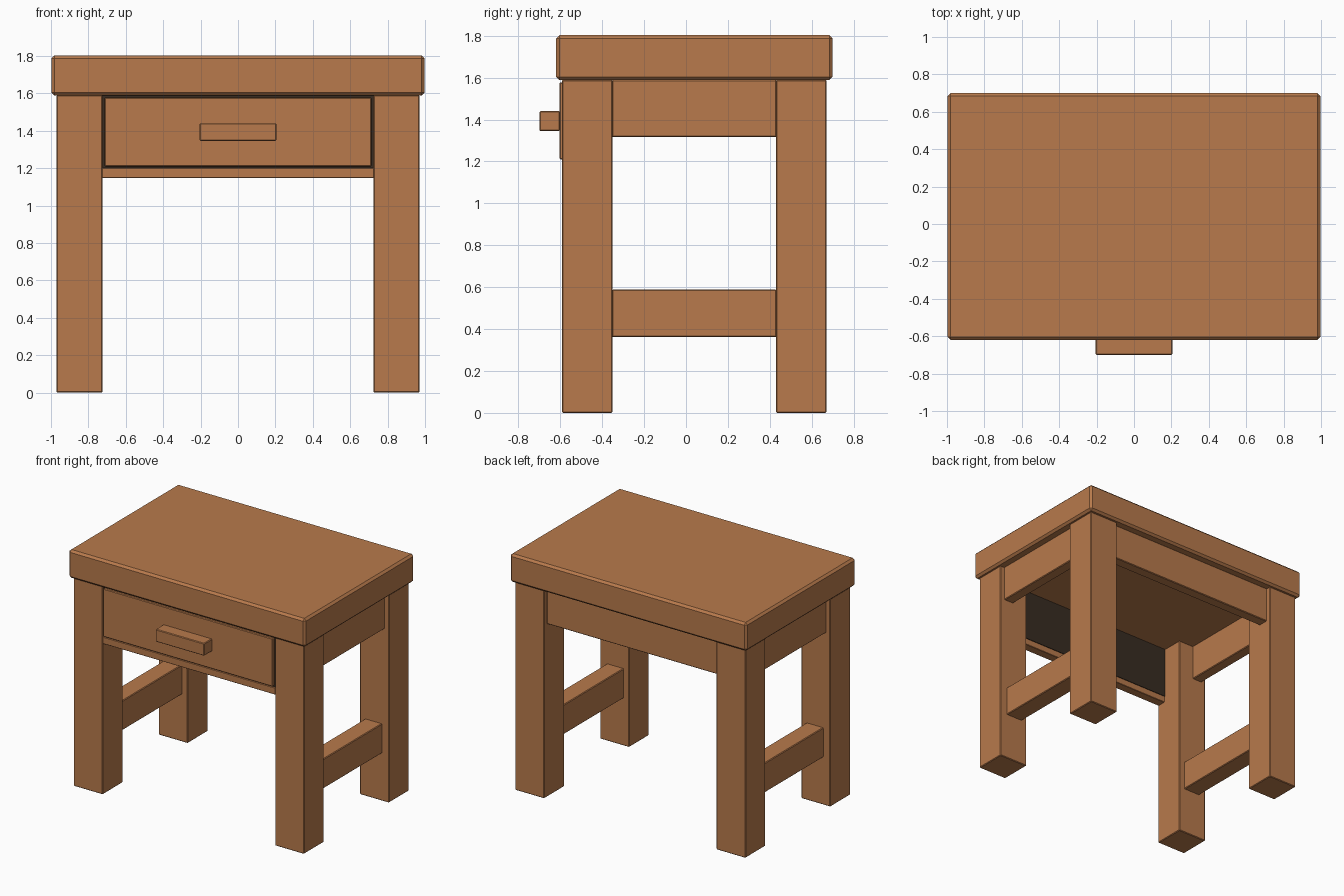
import bpy
import bmesh

if "Cube" in bpy.data.objects:
    bpy.data.objects.remove(bpy.data.objects["Cube"])


def make_mat(name, rgb):
    m = bpy.data.materials.new(name)
    m.diffuse_color = (*rgb, 1.0)
    m.use_nodes = True
    m.node_tree.nodes["Principled BSDF"].inputs["Base Color"].default_value = m.diffuse_color
    return m


WOOD = make_mat("warm wood", (0.48, 0.195, 0.072))
DARK = make_mat("dark recess", (0.040, 0.025, 0.016))


def box(name, x, y, z, mat=WOOD, bevel=0.005):
    """Box from (min, max) ranges with a small chamfer on every edge."""
    bm = bmesh.new()
    bmesh.ops.create_cube(bm, size=1.0)
    for v in bm.verts:
        v.co = [r[0] if c < 0 else r[1] for c, r in zip(v.co, (x, y, z))]
    if bevel:
        bmesh.ops.bevel(bm, geom=bm.edges[:], offset=bevel, segments=1,
                        affect='EDGES')
    me = bpy.data.meshes.new(name)
    bm.to_mesh(me)
    bm.free()
    me.materials.append(mat)
    ob = bpy.data.objects.new(name, me)
    bpy.context.collection.objects.link(ob)
    return ob


FRONT, BACK = (-0.592, -0.351), (0.430, 0.671)   # leg depth ranges
SPAN = (FRONT[1] - 0.003, BACK[0] + 0.003)       # gap between the legs

# Chamfered table top
box("table_top", (-0.997, 0.997), (-0.62, 0.70), (1.588, 1.803), bevel=0.016)

# Legs, side aprons and low stretchers, mirrored left and right
for side, s in (("left", -1), ("right", 1)):
    def xr(a, b):
        return tuple(sorted((s * a, s * b)))
    box(f"front_leg_{side}", xr(0.725, 0.97), FRONT, (0, 1.59))
    box(f"back_leg_{side}", xr(0.725, 0.97), BACK, (0, 1.59))
    box(f"side_apron_{side}", xr(0.852, 0.935), SPAN, (1.316, 1.59))
    box(f"stretcher_{side}", xr(0.77, 0.912), SPAN, (0.362, 0.588))

# Back apron and the rail under the drawer
box("back_apron", (-0.728, 0.728), (0.555, 0.636), (1.316, 1.59))
box("drawer_rail", (-0.728, 0.728), (-0.589, -0.52), (1.147, 1.20), bevel=0.003)

# Dark panel behind the drawer, showing as a thin gap around it
box("drawer_recess", (-0.728, 0.728), (-0.582, -0.515), (1.195, 1.589), DARK, 0)

# Drawer front and its bar handle
box("drawer_front", (-0.714, 0.714), (-0.604, -0.56), (1.21, 1.577))
box("drawer_handle", (-0.205, 0.205), (-0.70, -0.602), (1.345, 1.44))
